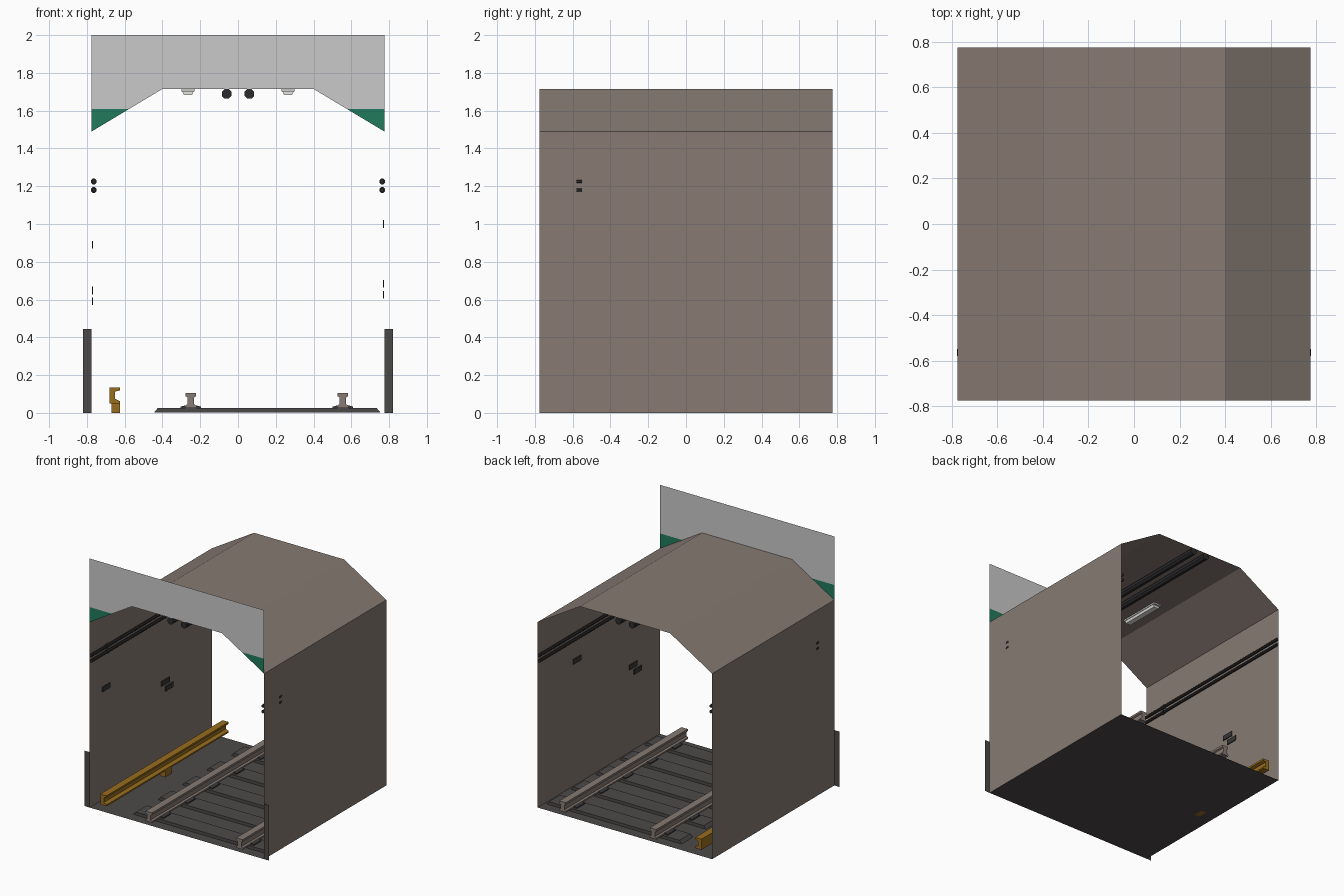
import bpy, bmesh, math
from mathutils import Matrix

if "Cube" in bpy.data.objects:
    bpy.data.objects.remove(bpy.data.objects["Cube"])


def srgb(r, g, b):
    return tuple(((c + 0.055) / 1.055) ** 2.4 if c > 0.04 else c / 12.92 for c in (r, g, b)) + (1,)


def material(name, *rgb):
    m = bpy.data.materials.new(name)
    m.diffuse_color = srgb(*rgb)
    m.use_nodes = True
    m.node_tree.nodes["Principled BSDF"].inputs["Base Color"].default_value = m.diffuse_color
    return m


BROWN = material("warm concrete", 0.53, 0.48, 0.45)
DARK = material("dark ballast grey", 0.30, 0.285, 0.285)
BLACK = material("cable black", 0.17, 0.17, 0.18)
GREY = material("light grey", 0.79, 0.79, 0.79)
GREEN = material("sign green", 0.13, 0.48, 0.36)
GOLD = material("ochre", 0.60, 0.43, 0.12)
PLATE = material("plate charcoal", 0.22, 0.21, 0.21)
LAMP = material("lamp white", 0.90, 0.90, 0.88)

L = 0.775   # half length and half width of the tunnel


def finish(name, bm, mat, normals=True):
    if normals:
        bmesh.ops.recalc_face_normals(bm, faces=bm.faces)
    me = bpy.data.meshes.new(name)
    bm.to_mesh(me)
    bm.free()
    me.materials.append(mat)
    ob = bpy.data.objects.new(name, me)
    bpy.context.collection.objects.link(ob)
    return ob


def extrude(name, pts, y0, y1, mat):
    """Closed solid: x-z outline swept along y."""
    bm = bmesh.new()
    f = bm.faces.new([bm.verts.new((x, y0, z)) for x, z in pts])
    r = bmesh.ops.extrude_face_region(bm, geom=[f])
    verts = [v for v in r["geom"] if isinstance(v, bmesh.types.BMVert)]
    bmesh.ops.translate(bm, verts=verts, vec=(0, y1 - y0, 0))
    return finish(name, bm, mat)


def box(name, x0, x1, y0, y1, z0, z1, mat):
    return extrude(name, [(x0, z0), (x1, z0), (x1, z1), (x0, z1)], y0, y1, mat)


def flat(name, pts, y, mat):
    """Flat panel facing the front."""
    bm = bmesh.new()
    bm.faces.new([bm.verts.new((x, y, z)) for x, z in pts])
    ob = finish(name, bm, mat, False)
    if ob.data.polygons[0].normal.y > 0:
        ob.data.flip_normals()
    return ob


def pipe(name, x, z, r, y0, y1, sides, mat):
    pts = [(x + r * math.cos(math.tau * (i + 0.5) / sides),
            z + r * math.sin(math.tau * (i + 0.5) / sides)) for i in range(sides)]
    return extrude(name, pts, y0, y1, mat)


# Tunnel shell: thin open sheet of walls and sloped roof
outline = [(L, 0), (L, 1.49), (0.40, 1.715), (-0.40, 1.715), (-L, 1.49), (-L, 0)]
bm = bmesh.new()
rings = [[bm.verts.new((x, y, z)) for x, z in outline] for y in (-L, L)]
for i in range(len(outline) - 1):
    bm.faces.new([rings[0][i], rings[1][i], rings[1][i + 1], rings[0][i + 1]][::-1])
finish("tunnel_shell", bm, BROWN, False)

# Floor sheet
bm = bmesh.new()
bmesh.ops.create_grid(bm, x_segments=1, y_segments=1, size=L)
finish("floor", bm, DARK, False)

# Portal header, green corners and side posts, all flat at the front
flat("portal_header", [(-L, 2), (-L, 1.61), (-0.575, 1.61), (-0.40, 1.715),
                       (0.40, 1.715), (0.575, 1.61), (L, 1.61), (L, 2)], -L, GREY)
for s, side in ((-1, "left"), (1, "right")):
    flat(side + "_green_corner", [(s * L, 1.61), (s * 0.575, 1.61), (s * L, 1.49)], -L, GREEN)
    flat(side + "_portal_post", [(s * L, 0), (s * 0.82, 0), (s * 0.82, 0.445), (s * L, 0.445)], -L, DARK)

# Sleepers with rail chairs
RAILS = (-0.25, 0.555)
for i in range(5):
    y = -0.62 + 0.31 * i
    extrude(f"sleeper_{i}", [(-0.445, 0.001), (0.755, 0.001), (0.735, 0.025), (-0.425, 0.025)],
            y - 0.07, y + 0.07, DARK)
    for x in RAILS:
        extrude(f"rail_chair_{i}", [(x - 0.055, 0.024), (x + 0.055, 0.024), (x + 0.055, 0.032),
                                    (x + 0.03, 0.04), (x - 0.03, 0.04), (x - 0.055, 0.032)],
                y - 0.05, y + 0.05, PLATE)

# Running rails
half = [(0.03, 0.026), (0.03, 0.038), (0.017, 0.046), (0.017, 0.082), (0.028, 0.088), (0.028, 0.105)]
for x in RAILS:
    extrude("running_rail", [(x + a, z) for a, z in half] + [(x - a, z) for a, z in half[::-1]],
            -L, L, BROWN)

# Power rail: channel open to the track, on one support
extrude("power_rail", [(-0.68, 0.05), (-0.625, 0.05), (-0.625, 0.062), (-0.65, 0.074), (-0.65, 0.112),
                       (-0.625, 0.12), (-0.625, 0.135), (-0.68, 0.135)], -L, L, GOLD)
box("power_rail_support", -0.67, -0.625, -0.03, 0.05, 0, 0.052, GOLD)

# Wall cables with collars, ceiling conduits and lamps
for s, side in ((-1, "left"), (1, "right")):
    for z in (1.18, 1.225):
        pipe(side + "_wall_cable", s * 0.762, z, 0.0125, -L, L, 8, BLACK)
        pipe(side + "_cable_collar", s * 0.763, z, 0.016, -0.58, -0.55, 8, BLACK)
    pipe(side + "_ceiling_conduit", s * 0.06, 1.689, 0.028, -L, L, 8, BLACK)
    c = s * 0.265
    box(side + "_lamp_base", c - 0.034, c + 0.034, -0.40, -0.04, 1.702, 1.714, GREY)
    extrude(side + "_lamp_cover", [(c - 0.030, 1.703), (c + 0.030, 1.703), (c + 0.022, 1.684),
                                   (c - 0.022, 1.684)], -0.385, -0.055, LAMP)

# Small wall plates: side, centre y, centre z
for s, y, z in ((-1, -0.57, 0.89), (-1, 0.18, 0.648), (-1, 0.23, 0.59),
                (1, 0.28, 1.0), (1, -0.43, 0.683), (1, -0.49, 0.625)):
    a, b = sorted((s * (L - 0.001), s * (L - 0.008)))
    box("wall_plate", a, b, y - 0.05, y + 0.05, z - 0.02, z + 0.02, PLATE)
